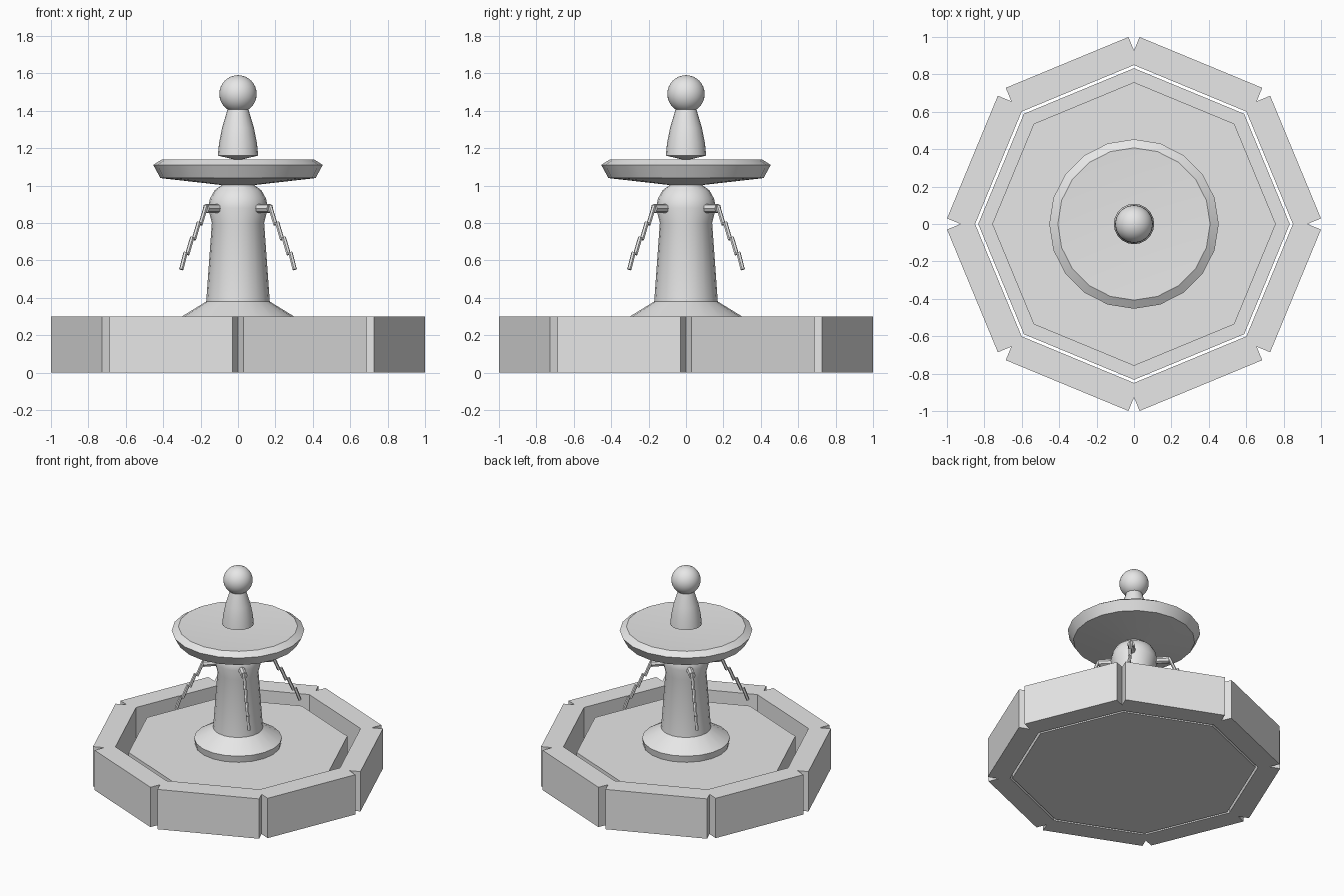
import bpy
import bmesh
from math import cos, sin, pi, radians
from mathutils import Matrix, Vector

if "Cube" in bpy.data.objects:
    bpy.data.objects.remove(bpy.data.objects["Cube"])

stone = bpy.data.materials.new("light_grey_stone")
stone.use_nodes = True
GREY = (0.8, 0.8, 0.8, 1)
stone.diffuse_color = GREY
stone.node_tree.nodes["Principled BSDF"].inputs["Base Color"].default_value = GREY


def finish(name, bm, smooth=False):
    """Turn a bmesh into a named stone object."""
    bmesh.ops.recalc_face_normals(bm, faces=bm.faces)
    mesh = bpy.data.meshes.new(name)
    bm.to_mesh(mesh)
    bm.free()
    mesh.materials.append(stone)
    obj = bpy.data.objects.new(name, mesh)
    bpy.context.collection.objects.link(obj)
    if smooth:
        bpy.ops.object.select_all(action="DESELECT")
        obj.select_set(True)
        bpy.context.view_layer.objects.active = obj
        bpy.ops.object.shade_smooth_by_angle(angle=radians(30))
    return obj


def lathe(name, profile, sides, smooth=True):
    """Stack rings of (radius, height); a zero radius closes to a point."""
    bm = bmesh.new()
    rings = []
    for r, z in profile:
        count = sides if r else 1
        rings.append([bm.verts.new((r * cos(2 * pi * i / sides),
                                    r * sin(2 * pi * i / sides), z))
                      for i in range(count)])
    for low, high in zip(rings, rings[1:]):
        for i in range(sides):
            j = (i + 1) % sides
            corners = [low[i % len(low)], low[j % len(low)],
                       high[j % len(high)], high[i % len(high)]]
            bm.faces.new(list(dict.fromkeys(corners)))
    for ring in (rings[0], rings[-1]):
        if len(ring) > 1:
            bm.faces.new(ring)
    return finish(name, bm, smooth)


def rod(name, start, end, radius, sides):
    """Straight prism between two points."""
    start, end = Vector(start), Vector(end)
    axis = end - start
    turn = axis.to_track_quat("Z", "Y").to_matrix().to_4x4()
    bm = bmesh.new()
    bmesh.ops.create_cone(bm, cap_ends=True, segments=sides, radius1=radius,
                          radius2=radius, depth=axis.length,
                          matrix=Matrix.Translation((start + end) / 2) @ turn)
    return finish(name, bm)


# Basin wall: eight straight blocks, notched where they meet
INNER, OUTER, LENGTH, HEIGHT = 0.785, 0.935, 0.71, 0.3
for i in range(8):
    place = (Matrix.Rotation(pi / 8 + i * pi / 4, 4, "Z")
             @ Matrix.Translation(((INNER + OUTER) / 2, 0, HEIGHT / 2))
             @ Matrix.Diagonal((OUTER - INNER, LENGTH, HEIGHT, 1)))
    block = bmesh.new()
    bmesh.ops.create_cube(block, size=1, matrix=place)
    finish(f"basin_wall_{i + 1}", block)

# Stepped octagonal floor
lathe("basin_floor", [(0.833, 0), (0.833, 0.05), (0.758, 0.05), (0.758, 0.25)],
      8, smooth=False)

# Pedestal with flared foot, collar and domed top
lathe("pedestal", [(0.29, 0.24), (0.3, 0.3), (0.17, 0.38), (0.14, 0.8),
                   (0.16, 0.88), (0.15, 0.93), (0.125, 0.975),
                   (0.09, 1.0), (0.08, 1.02)], 20)

# Shallow upper bowl
lathe("upper_bowl", [(0, 1.0), (0.09, 1.003), (0.415, 1.04), (0.453, 1.11),
                     (0.407, 1.14), (0, 1.12)], 20)

# Finial and ball
lathe("finial", [(0, 1.135), (0.108, 1.16), (0.101, 1.23), (0.085, 1.31),
                 (0.055, 1.41), (0, 1.42)], 20)
ball = bmesh.new()
bmesh.ops.create_uvsphere(ball, u_segments=32, v_segments=16, radius=0.1,
                          matrix=Matrix.Translation((0, 0, 1.49)))
finish("finial_ball", ball, smooth=True)

# Four diagonal spouts, each with a falling stream of short overlapping rods
PATH = [(0.235, 0.885), (0.29, 0.795), (0.34, 0.715), (0.39, 0.635), (0.435, 0.555)]
for n in range(4):
    angle = pi / 4 + n * pi / 2

    def at(r, z):
        return (r * cos(angle), r * sin(angle), z)

    rod(f"spout_{n + 1}", at(0.12, 0.878), at(0.242, 0.878), 0.024, 8)
    for k, (a, b) in enumerate(zip(PATH, PATH[1:])):
        rod(f"stream_{n + 1}_{k + 1}", at(a[0] + 0.006, a[1] + 0.008),
            at(b[0] - 0.006, b[1] - 0.004), 0.012, 6)
